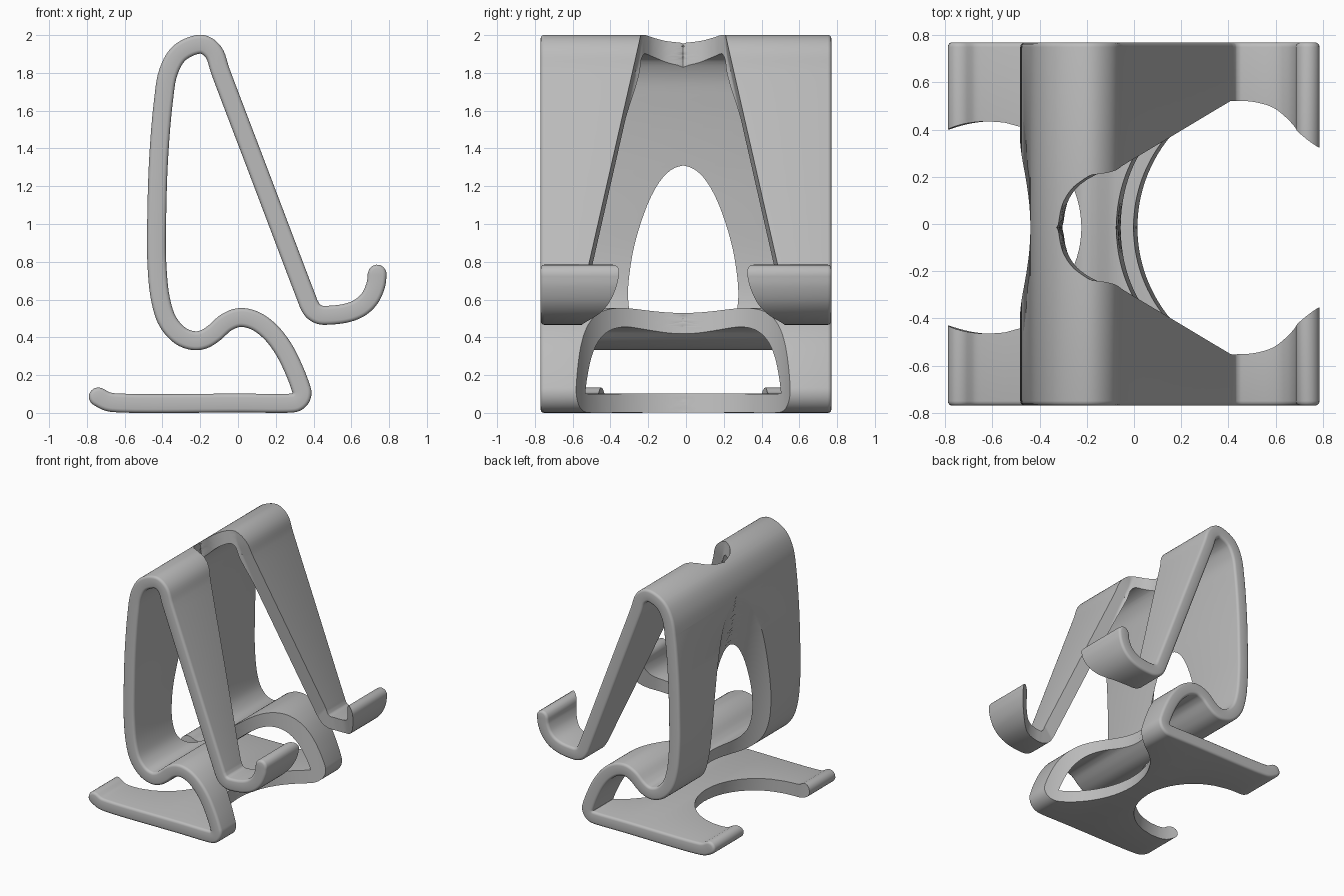
import bpy, bmesh, math
from mathutils import Vector

if "Cube" in bpy.data.objects:
    bpy.data.objects.remove(bpy.data.objects["Cube"])

HALF_T = 0.05      # half the sheet thickness
HALF_W = 0.77      # half the stand width
LEAN = 0.17        # slant of the cut-outs
CUT_Y = -0.015     # centre of the cut-outs
CAP = 6            # points round each sheet end
SLICES = 12        # strips across a cut edge


def spline(pts, steps):
    """Smooth centripetal curve through 2D points."""
    p = [Vector(q) for q in pts]
    p = [p[0] * 2 - p[1]] + p + [p[-1] * 2 - p[-2]]
    out = []
    for a, b, c, d in zip(p, p[1:], p[2:], p[3:]):
        t1 = (b - a).length ** 0.5
        t2 = t1 + (c - b).length ** 0.5
        t3 = t2 + (d - c).length ** 0.5
        for k in range(steps):
            t = t1 + (t2 - t1) * k / steps
            a1 = a.lerp(b, t / t1)
            a2 = b.lerp(c, (t - t1) / (t2 - t1))
            a3 = c.lerp(d, (t - t2) / (t3 - t2))
            b1 = a1.lerp(a2, t / t2)
            b2 = a2.lerp(a3, (t - t1) / (t3 - t1))
            out.append(b1.lerp(b2, (t - t1) / (t2 - t1)))
    return out + [p[-2]]


def table(pts, x):
    """Linear look-up, held constant outside the range."""
    if x <= pts[0][0]:
        return pts[0][1]
    for (x0, y0), (x1, y1) in zip(pts, pts[1:]):
        if x <= x1:
            return y0 + (y1 - y0) * (x - x0) / (x1 - x0)
    return pts[-1][1]


# Centre line of the bent sheet: foot, front corner, hump, back, top, rest, hook
corner = [(0.285 + 0.054 * math.cos(math.radians(a)),
           0.106 + 0.054 * math.sin(math.radians(a))) for a in range(-90, 26, 23)]
path = [(-0.74, 0.085), (-0.69, 0.06), (-0.62, 0.052), (0, 0.052)] + corner + [
    (0.30, 0.22), (0.24, 0.34), (0.17, 0.43), (0.09, 0.488), (0.01, 0.505),
    (-0.06, 0.48), (-0.13, 0.42), (-0.18, 0.39), (-0.23, 0.382), (-0.30, 0.405),
    (-0.37, 0.48), (-0.41, 0.60), (-0.43, 0.80), (-0.43, 1.05), (-0.42, 1.35),
    (-0.395, 1.65), (-0.37, 1.80), (-0.32, 1.895), (-0.25, 1.94), (-0.185, 1.95),
    (-0.13, 1.91), (-0.09, 1.80), (0.10, 1.30), (0.362, 0.61), (0.378, 0.57),
    (0.40, 0.538), (0.435, 0.519), (0.48, 0.517), (0.58, 0.53), (0.65, 0.56),
    (0.70, 0.61), (0.73, 0.68), (0.737, 0.735)]
VALLEY, BACK = 17, 24          # path positions where the cut-outs change
STEPS = 6

# Outline of the cut-out between the two legs
nose = [tuple(p) for p in spline([(0.01, 0), (0.032, 0.10), (0.075, 0.165),
                                  (0.12, 0.20), (0.16, 0.228), (0.22, 0.32)], 6)]
nose.append((0.4, 2.0))
hook = [tuple(p) for p in spline([(0.53, 0.537), (0.60, 0.533), (0.685, 0.51),
                                  (0.745, 0.47), (0.80, 0.425), (0.91, 0.34),
                                  (1.1, 0.20)], 4)]


def gap(p, s, side):
    """Half-width of the opening at a point of the sheet."""
    x, z = p
    x0 = x + LEAN * z
    w = math.sqrt(max(0, 0.45 ** 2 - (x0 + 0.6) ** 2))            # round back cut
    if s < VALLEY:                                                # round front cut
        w = max(w, math.sqrt(max(0, 0.605 ** 2 - (x0 - 0.62) ** 2)))
    elif s > BACK:                                                # leg cut
        leg = 0.237 + 0.227 * (1.9 - z) + 0.01 * side
        w = max(w, min(table(nose, x0), leg, table(hook, x0)))
    return w


def offset(st, u):
    """Point beside the centre line, u = distance to the left."""
    p, d, s = st
    return p + Vector((-d.y, d.x)) * u


def edge_gap(st, u):
    return gap(offset(st, u), st[2], u / HALF_T)


# Stations along the line, refined where an opening starts
pts = spline(path, STEPS)
last = len(pts) - 1
base = [(p, (pts[min(i + 1, last)] - pts[max(i - 1, 0)]).normalized(), i / STEPS)
        for i, p in enumerate(pts)]


def refine(a, b, depth):
    jump = max(abs(edge_gap(a, u) - edge_gap(b, u)) for u in (HALF_T, 0, -HALF_T))
    if depth == 0 or jump < 0.035:
        return [a]
    m = (a[0].lerp(b[0], 0.5), a[1].lerp(b[1], 0.5).normalized(), (a[2] + b[2]) / 2)
    return refine(a, m, depth - 1) + refine(m, b, depth - 1)


line = []
for a, b in zip(base, base[1:]):
    line += refine(a, b, 6)
line.append(base[-1])
N = len(line)


def loop_2d(t):
    """Closed outline round the sheet: left side, end, right side, end."""
    def cap(st, sign):
        p, d, _ = st
        d = d * sign
        n = Vector((-d.y, d.x))
        return [p + (n * math.cos(a) + d * math.sin(a)) * t
                for a in (math.pi * k / (CAP + 1) for k in range(1, CAP + 1))]
    return ([offset(st, t) for st in line] + cap(line[-1], 1)
            + [offset(st, -t) for st in line[::-1]] + cap(line[0], -1))


full = loop_2d(HALF_T)
M = len(full)
info = ([(st[2], 1) for st in line] + [(line[-1][2], 0)] * CAP
        + [(st[2], -1) for st in line[::-1]] + [(line[0][2], 0)] * CAP)
inner = [gap(p, s, side) for p, (s, side) in zip(full, info)]

bm = bmesh.new()


def face(vs):
    bm.faces.new(vs)


R = 0.02
soft = [(R * (1 - math.cos(a)), R * (1 - math.sin(a)))
        for a in (math.radians(v) for v in (90, 60, 30, 0))]
levels = [HALF_T * (1 - 2 * k / SLICES) for k in range(SLICES + 1)]

for h in (1, -1):
    # Sheet surfaces, with softened side edge
    rings = [[bm.verts.new((p.x, h * (HALF_W - e), p.y)) for p in loop_2d(HALF_T - i)]
             for i, e in soft]
    rings.append([bm.verts.new((p.x, CUT_Y + h * w, p.y)) for p, w in zip(full, inner)])
    for a, b in zip(rings, rings[1:]):
        for i in range(M):
            j = (i + 1) % M
            face((a[i], a[j], b[j], b[i]))
    # Flat side of the sheet
    r = rings[0]
    left, right = r[:N], r[N + CAP:2 * N + CAP][::-1]
    for i in range(N - 1):
        face((left[i], left[i + 1], right[i + 1], right[i]))
    face(r[N - 1:N + CAP + 1])
    face(r[2 * N + CAP - 1:] + [r[0]])
    # Walls of the cut-outs
    r = rings[-1]
    gaps = [[edge_gap(st, u) for u in levels] for st in line]
    wall = []
    for i, st in enumerate(line):
        row = [r[i]]
        for u, w in zip(levels[1:-1], gaps[i][1:-1]):
            q = offset(st, u)
            row.append(bm.verts.new((q.x, CUT_Y + h * w, q.y)))
        wall.append(row + [r[2 * N + CAP - 1 - i]])
    for i in range(N - 1):
        for k in range(SLICES):
            if max(gaps[i][k], gaps[i][k + 1], gaps[i + 1][k], gaps[i + 1][k + 1]) > 0:
                face((wall[i][k], wall[i + 1][k], wall[i + 1][k + 1], wall[i][k + 1]))
    face(r[N - 1:N + CAP + 1] + wall[-1][1:-1][::-1])
    face(r[2 * N + CAP - 1:] + wall[0][:-1])

# Join both halves
bmesh.ops.remove_doubles(bm, verts=bm.verts, dist=1e-5)
bmesh.ops.delete(bm, geom=[v for v in bm.verts if not v.link_faces], context='VERTS')
bmesh.ops.recalc_face_normals(bm, faces=bm.faces)
if bm.calc_volume(signed=True) < 0:
    bmesh.ops.reverse_faces(bm, faces=bm.faces)
me = bpy.data.meshes.new("bent_sheet_stand")
bm.to_mesh(me)
bm.free()
stand = bpy.data.objects.new("bent_sheet_stand", me)
bpy.context.collection.objects.link(stand)

# Single grey finish
grey = bpy.data.materials.new("plain_grey")
grey.diffuse_color = (0.5, 0.5, 0.5, 1)
grey.use_nodes = True
grey.node_tree.nodes["Principled BSDF"].inputs["Base Color"].default_value = grey.diffuse_color
me.materials.append(grey)
bpy.context.view_layer.objects.active = stand
stand.select_set(True)
bpy.ops.object.shade_smooth_by_angle(angle=math.radians(35))
